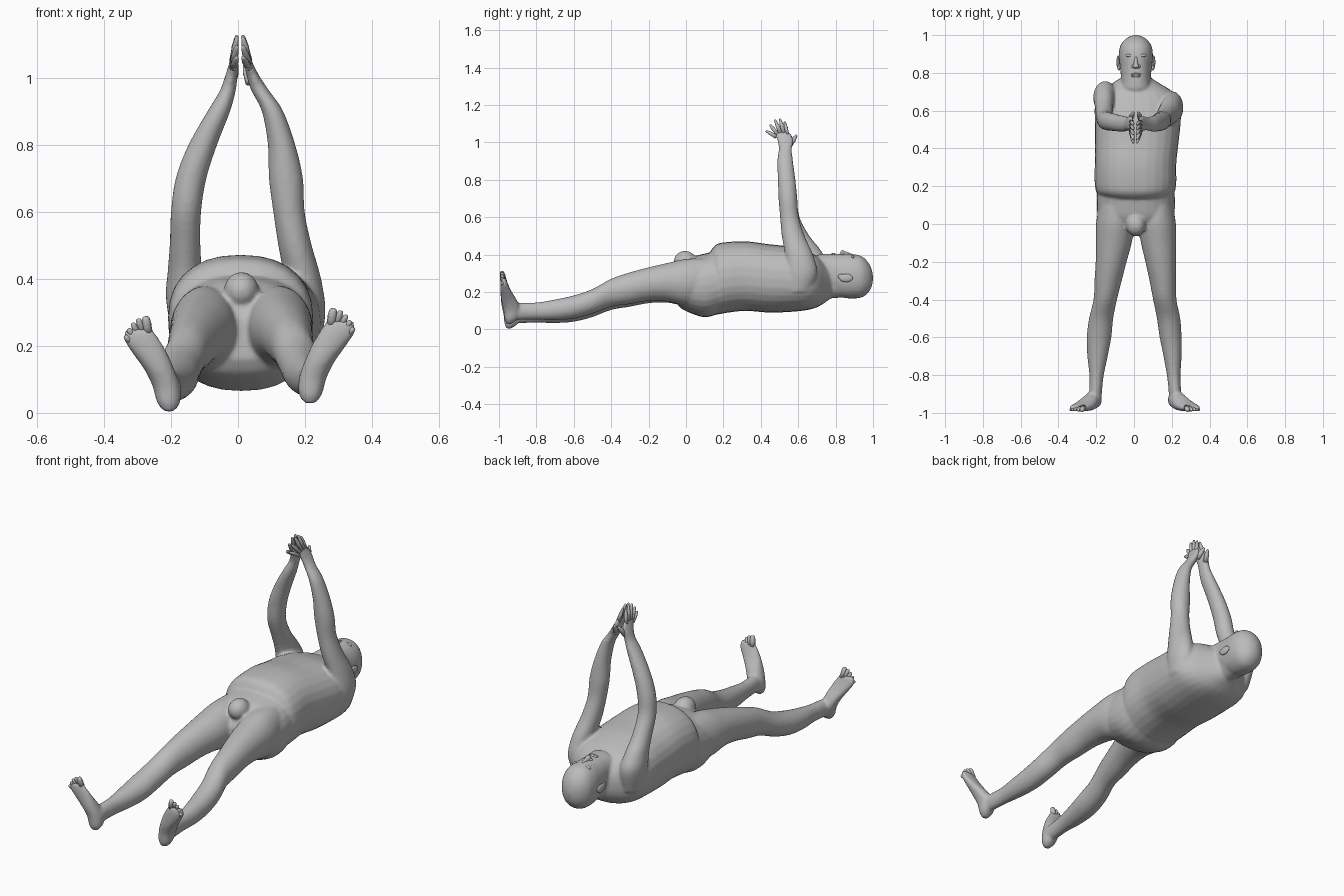
import bpy, bmesh, math
from mathutils import Vector

if "Cube" in bpy.data.objects:
    bpy.data.objects.remove(bpy.data.objects["Cube"], do_unlink=True)

skin = bpy.data.materials.new("plain grey")
skin.use_nodes = True
skin.diffuse_color = (0.5, 0.5, 0.5, 1)
bsdf = skin.node_tree.nodes["Principled BSDF"]
bsdf.inputs["Base Color"].default_value = (0.5, 0.5, 0.5, 1)
bsdf.inputs["Roughness"].default_value = 0.7


def finish(name, bm):
    bmesh.ops.recalc_face_normals(bm, faces=bm.faces)
    for f in bm.faces:
        f.smooth = True
    me = bpy.data.meshes.new(name)
    bm.to_mesh(me)
    bm.free()
    me.materials.append(skin)
    ob = bpy.data.objects.new(name, me)
    bpy.context.collection.objects.link(ob)
    return ob


def catmull(a, b, c, d, t):
    return tuple(0.5 * (2 * q + (r - p) * t + (2 * p - 5 * q + 4 * r - s) * t * t
                        + (3 * q - p - 3 * r + s) * t ** 3)
                 for p, q, r, s in zip(a, b, c, d))


def loft(bm, axis, rings, power=2.0, sides=28, steps=4):
    """Rings are (position on axis, centre a, centre b, radius a, radius b)."""
    pts = [rings[0]] + list(rings) + [rings[-1]]
    smooth = [catmull(*pts[i:i + 4], k / steps)
              for i in range(len(rings) - 1) for k in range(steps)] + [rings[-1]]
    loops = []
    for p, a, b, ra, rb in smooth:
        loop = []
        for k in range(sides):
            t = 2 * math.pi * k / sides
            c, s = math.cos(t), math.sin(t)
            u = a + ra * math.copysign(abs(c) ** (2 / power), c)
            v = b + rb * math.copysign(abs(s) ** (2 / power), s)
            loop.append(bm.verts.new((u, p, v) if axis == "Y" else (u, v, p)))
        loops.append(loop)
    for lo, hi in zip(loops, loops[1:]):
        for k in range(sides):
            j = (k + 1) % sides
            bm.faces.new((lo[k], lo[j], hi[j], hi[k]))
    bm.faces.new(loops[0])
    bm.faces.new(loops[-1])


def ball(bm, centre, radii):
    new = bmesh.ops.create_uvsphere(bm, u_segments=24, v_segments=14, radius=1)["verts"]
    bmesh.ops.scale(bm, vec=radii, verts=new)
    bmesh.ops.translate(bm, vec=centre, verts=new)


def digit(bm, base, tip, r0, r1):
    """Tapered finger or toe with a rounded end."""
    base, tip = Vector(base), Vector(tip)
    turn = (tip - base).to_track_quat("Z", "Y")
    size, loops = (tip - base).length, []
    for t, r in ((0, r0), (0.45, r0 * 0.9), (0.55, r0 * 0.95), (0.85, r1), (0.96, r1 * 0.75), (1, r1 * 0.25)):
        loops.append([bm.verts.new(base + turn @ Vector((r * math.cos(k * math.pi / 5),
                      r * math.sin(k * math.pi / 5), t * size))) for k in range(10)])
    for lo, hi in zip(loops, loops[1:]):
        for k in range(10):
            bm.faces.new((lo[k], lo[(k + 1) % 10], hi[(k + 1) % 10], hi[k]))
    bm.faces.new(loops[0])
    bm.faces.new(loops[-1])


body = bmesh.new()

# Belly, chest and shoulders, along y: (y, x, z, half width, half height)
loft(body, "Y", [
    (0.135, 0.01, 0.26, 0.165, 0.165), (0.165, 0.008, 0.268, 0.205, 0.188),
    (0.22, 0.008, 0.278, 0.216, 0.189), (0.32, 0.008, 0.285, 0.216, 0.186),
    (0.44, 0.015, 0.273, 0.222, 0.183), (0.55, 0.02, 0.268, 0.228, 0.175),
    (0.64, 0.02, 0.26, 0.225, 0.158), (0.70, 0.015, 0.255, 0.19, 0.137),
    (0.745, 0.01, 0.25, 0.125, 0.105), (0.78, 0.01, 0.25, 0.07, 0.08)], power=2.3)

# Pelvis and buttocks
loft(body, "Y", [
    (-0.06, 0.01, 0.22, 0.13, 0.06), (-0.03, 0.01, 0.225, 0.175, 0.11),
    (0.03, 0.01, 0.235, 0.2, 0.15), (0.10, 0.01, 0.235, 0.207, 0.17),
    (0.17, 0.01, 0.25, 0.203, 0.168), (0.22, 0.01, 0.26, 0.18, 0.15)], power=2.3)
ball(body, (0.01, -0.005, 0.365), (0.052, 0.06, 0.055))

# Neck and head
loft(body, "Y", [
    (0.70, 0.01, 0.25, 0.085, 0.09), (0.76, 0.01, 0.25, 0.072, 0.085),
    (0.84, 0.01, 0.25, 0.07, 0.08)])
loft(body, "Y", [
    (0.705, 0.01, 0.36, 0.05, 0.035), (0.72, 0.01, 0.345, 0.07, 0.058),
    (0.77, 0.01, 0.305, 0.078, 0.1), (0.83, 0.01, 0.288, 0.084, 0.116),
    (0.89, 0.01, 0.284, 0.09, 0.119), (0.94, 0.01, 0.281, 0.084, 0.11),
    (0.975, 0.01, 0.277, 0.06, 0.08), (0.993, 0.01, 0.275, 0.033, 0.045),
    (1.0, 0.01, 0.275, 0.008, 0.01)], power=2.15)

# Legs: the right leg lies slightly lower than the left
legs = {
    -1: [(0.10, -0.10, 0.26, 0.085, 0.12), (0.0, -0.1, 0.25, 0.101, 0.125),
         (-0.10, -0.107, 0.247, 0.095, 0.104), (-0.20, -0.121, 0.232, 0.082, 0.092),
         (-0.30, -0.137, 0.207, 0.072, 0.086), (-0.40, -0.152, 0.18, 0.062, 0.076),
         (-0.50, -0.174, 0.134, 0.064, 0.068), (-0.60, -0.185, 0.105, 0.065, 0.064),
         (-0.70, -0.193, 0.09, 0.054, 0.056), (-0.80, -0.198, 0.083, 0.038, 0.047),
         (-0.88, -0.203, 0.079, 0.034, 0.046), (-0.93, -0.205, 0.075, 0.034, 0.045)],
    1: [(0.10, 0.12, 0.26, 0.085, 0.12), (0.0, 0.122, 0.252, 0.1, 0.125),
        (-0.10, 0.13, 0.252, 0.093, 0.103), (-0.20, 0.141, 0.242, 0.081, 0.09),
        (-0.30, 0.153, 0.22, 0.071, 0.085), (-0.40, 0.163, 0.196, 0.062, 0.075),
        (-0.50, 0.183, 0.15, 0.062, 0.066), (-0.60, 0.194, 0.12, 0.058, 0.062),
        (-0.70, 0.204, 0.105, 0.048, 0.055), (-0.80, 0.21, 0.098, 0.036, 0.046),
        (-0.88, 0.216, 0.097, 0.033, 0.046), (-0.93, 0.218, 0.095, 0.033, 0.045)],
}
for rings in legs.values():
    loft(body, "Y", rings)

# Feet, heel to ball, along z; the left foot is mirrored and raised
foot = [(0.004, -0.206, -0.947, 0.014, 0.012), (0.03, -0.207, -0.936, 0.034, 0.034),
        (0.08, -0.214, -0.93, 0.041, 0.046), (0.13, -0.235, -0.945, 0.045, 0.042),
        (0.18, -0.264, -0.962, 0.052, 0.029), (0.22, -0.288, -0.972, 0.053, 0.02),
        (0.25, -0.295, -0.976, 0.04, 0.013)]
shift, lift = 0.009, 0.024
loft(body, "Z", foot, power=2.2)
loft(body, "Z", [(z + lift, -x + shift, y, rx, ry) for z, x, y, rx, ry in foot], power=2.2)

# Arms and palms, along z: (z, x, y, half width, half depth)
arms = {
    -1: [(0.22, -0.14, 0.66, 0.055, 0.07), (0.34, -0.153, 0.672, 0.062, 0.085),
         (0.42, -0.158, 0.648, 0.052, 0.075), (0.50, -0.158, 0.602, 0.046, 0.058),
         (0.60, -0.155, 0.557, 0.045, 0.05), (0.70, -0.14, 0.545, 0.046, 0.049),
         (0.80, -0.105, 0.538, 0.043, 0.046), (0.90, -0.057, 0.53, 0.034, 0.042),
         (0.96, -0.031, 0.531, 0.024, 0.035), (1.00, -0.021, 0.532, 0.019, 0.041),
         (1.035, -0.015, 0.522, 0.014, 0.046), (1.06, -0.012, 0.512, 0.009, 0.038)],
    1: [(0.20, 0.19, 0.60, 0.055, 0.07), (0.30, 0.203, 0.617, 0.058, 0.085),
        (0.40, 0.193, 0.604, 0.055, 0.075), (0.50, 0.17, 0.573, 0.05, 0.061),
        (0.60, 0.152, 0.553, 0.047, 0.05), (0.70, 0.143, 0.545, 0.051, 0.05),
        (0.80, 0.13, 0.538, 0.041, 0.047), (0.90, 0.103, 0.53, 0.032, 0.042),
        (0.96, 0.067, 0.531, 0.027, 0.035), (1.00, 0.047, 0.532, 0.02, 0.041),
        (1.035, 0.034, 0.522, 0.014, 0.046), (1.06, 0.028, 0.512, 0.009, 0.038)],
}
for rings in arms.values():
    loft(body, "Z", rings)

# Fuse the lofts into one soft skin
body_ob = finish("body", body)
remesh = body_ob.modifiers.new("fuse", "REMESH")
remesh.mode = "VOXEL"
remesh.voxel_size = 0.008
remesh.use_smooth_shade = True
soften = body_ob.modifiers.new("soften", "SMOOTH")
soften.factor = 0.5
soften.iterations = 4

# Fingers and thumbs: (base y, base z, tip y, tip z)
fingers = [(0.482, 1.03, 0.427, 1.062), (0.49, 1.045, 0.447, 1.095),
           (0.505, 1.05, 0.475, 1.122), (0.523, 1.05, 0.502, 1.127),
           (0.542, 1.04, 0.527, 1.112)]
for side, label, base_x, tip_x in ((-1, "right", -0.015, -0.003), (1, "left", 0.032, 0.014)):
    bm = bmesh.new()
    for by, bz, ty, tz in fingers[1:] + fingers[:1]:
        digit(bm, (base_x, by, bz), (tip_x, ty, tz), 0.011, 0.007)
    digit(bm, (base_x + side * 0.004, 0.555, 0.985), (base_x - side * 0.012, 0.592, 1.04), 0.014, 0.008)
    finish(label + "_fingers", bm)

# Toes, big toe first: (base x, base z, tip x, tip z, radius)
toes = [(-0.268, 0.235, -0.276, 0.288, 0.015), (-0.284, 0.24, -0.298, 0.281, 0.011),
        (-0.298, 0.235, -0.315, 0.268, 0.01), (-0.309, 0.225, -0.327, 0.25, 0.01),
        (-0.318, 0.21, -0.337, 0.229, 0.01)]
for side, label in ((-1, "right"), (1, "left")):
    dx, dz = (0, 0) if side < 0 else (shift, lift)
    bm = bmesh.new()
    for bx, bz, tx, tz, r in toes:
        digit(bm, (-side * bx + dx, -0.972, bz + dz), (-side * tx + dx, -0.986, tz + dz), r, r * 0.8)
    finish(label + "_toes", bm)

# Ears
for side, label in ((-1, "right"), (1, "left")):
    bm = bmesh.new()
    ball(bm, (0.01 + side * 0.094, 0.856, 0.275), (0.009, 0.036, 0.022))
    ball(bm, (0.01 + side * 0.09, 0.828, 0.283), (0.008, 0.015, 0.014))
    finish(label + "_ear", bm)

# Nose, brow, eyes and lips
bm = bmesh.new()
loft(bm, "Y", [(0.822, 0.01, 0.398, 0.008, 0.008), (0.832, 0.01, 0.403, 0.017, 0.02),
               (0.85, 0.01, 0.4, 0.012, 0.018), (0.885, 0.01, 0.393, 0.008, 0.011)], sides=16)
for side in (-1, 1):
    ball(bm, (0.01 + side * 0.015, 0.834, 0.399), (0.009, 0.01, 0.01))
finish("nose", bm)
bm = bmesh.new()
for side in (-1, 1):
    ball(bm, (0.01 + side * 0.032, 0.892, 0.385), (0.024, 0.009, 0.014))
finish("brow", bm)
bm = bmesh.new()
for side in (-1, 1):
    ball(bm, (0.01 + side * 0.032, 0.871, 0.386), (0.014, 0.008, 0.01))
finish("eyes", bm)
bm = bmesh.new()
for y in (0.783, 0.793):
    ball(bm, (0.01, y, 0.402), (0.026, 0.006, 0.007))
finish("lips", bm)
